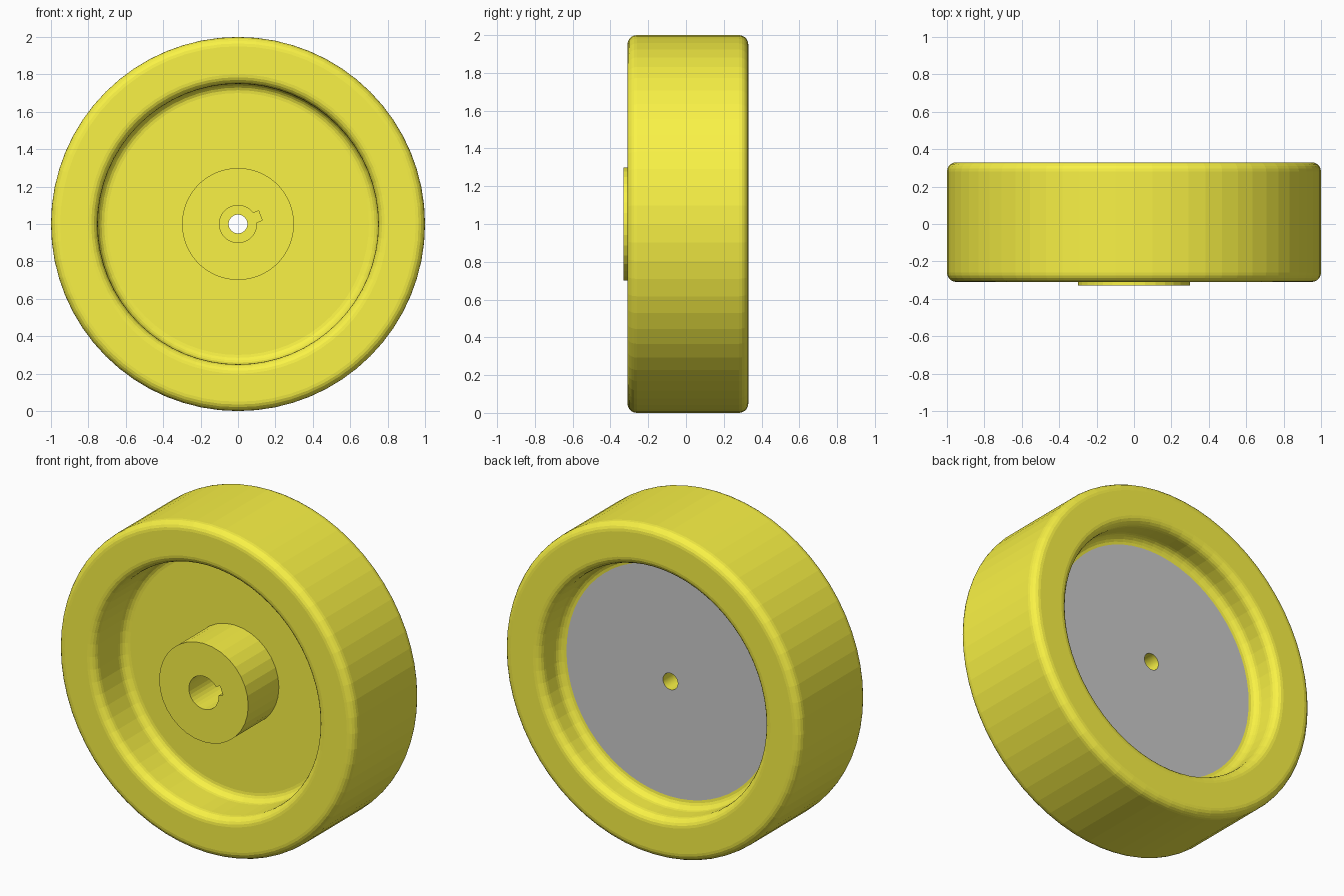
import bpy, bmesh
from math import sin, cos, pi, radians
from mathutils import Matrix, Vector

if "Cube" in bpy.data.objects:
    bpy.data.objects.remove(bpy.data.objects["Cube"])

CZ = 1.0                        # axle height
FRONT, BACK = -0.31, 0.33       # rim faces
WEB_F, WEB_B = -0.035, 0.15     # web faces
F = 0.05                        # fillet radius


def material(name, rgb):
    m = bpy.data.materials.new(name)
    m.diffuse_color = (*rgb, 1)
    m.use_nodes = True
    m.node_tree.nodes["Principled BSDF"].inputs["Base Color"].default_value = m.diffuse_color
    return m


yellow = material("yellow", (0.95, 0.89, 0.06))
grey = material("grey", (0.8, 0.8, 0.8))


def arc(r, y, a0, a1, n=5):
    """Fillet points about (r, y) in the radius / axle plane."""
    return [(r + F * cos(radians(a0 + (a1 - a0) * i / n)),
             y + F * sin(radians(a0 + (a1 - a0) * i / n))) for i in range(n + 1)]


def lathe(name, profile, sides, grey_y=None):
    """Spin a closed (radius, y) profile round the axle."""
    bm = bmesh.new()
    rings = [[bm.verts.new((r * cos(2 * pi * k / sides), y, CZ + r * sin(2 * pi * k / sides)))
              for k in range(sides)] for r, y in profile]
    for i, a in enumerate(rings):
        j = (i + 1) % len(rings)
        b = rings[j]
        flat_grey = grey_y is not None and all(abs(profile[n][1] - grey_y) < 1e-5 for n in (i, j))
        for k in range(sides):
            m = (k + 1) % sides
            f = bm.faces.new((a[k], a[m], b[m], b[k]))
            f.material_index = 1 if flat_grey else 0
    return finish(name, bm)


def finish(name, bm):
    bmesh.ops.recalc_face_normals(bm, faces=bm.faces)
    me = bpy.data.meshes.new(name)
    bm.to_mesh(me)
    bm.free()
    me.materials.append(yellow)
    me.materials.append(grey)
    ob = bpy.data.objects.new(name, me)
    bpy.context.collection.objects.link(ob)
    return ob


# Wheel: filleted rim, recessed web with a grey back face, small axle hole
profile = [(0.05, WEB_F)]
profile += arc(0.70, WEB_F - F, 90, 0)
profile += arc(0.80, FRONT + F, 180, 270)
profile += arc(0.95, FRONT + F, -90, 0)
profile += arc(0.95, BACK - F, 0, 90)
profile += arc(0.80, BACK - F, 90, 180)
profile += arc(0.70, WEB_B + F, 0, -90)
profile += [(0.05, WEB_B)]
lathe("wheel", profile, 64, WEB_B)

# Hub: projecting boss with a stepped bore
hub = lathe("hub", [(0.10, -0.33), (0.30, -0.33), (0.30, WEB_F), (0.10, WEB_F)], 32)

# Keyway cut into the hub bore
bm = bmesh.new()
turn = Matrix.Rotation(radians(-20.5), 4, 'Y')
bmesh.ops.create_cube(bm, size=1, matrix=Matrix.Translation((0, -0.2, CZ)) @ turn
                      @ Matrix.Translation((0.095, 0, 0)) @ Matrix.Diagonal((0.066, 0.6, 0.054, 1)))
cutter = finish("keyway_cutter", bm)
cutter.hide_render = True
mod = hub.modifiers.new("keyway", 'BOOLEAN')
mod.operation = 'DIFFERENCE'
mod.solver = 'EXACT'
mod.object = cutter
bpy.context.view_layer.objects.active = hub
bpy.ops.object.modifier_apply(modifier=mod.name)
bpy.data.objects.remove(cutter)
